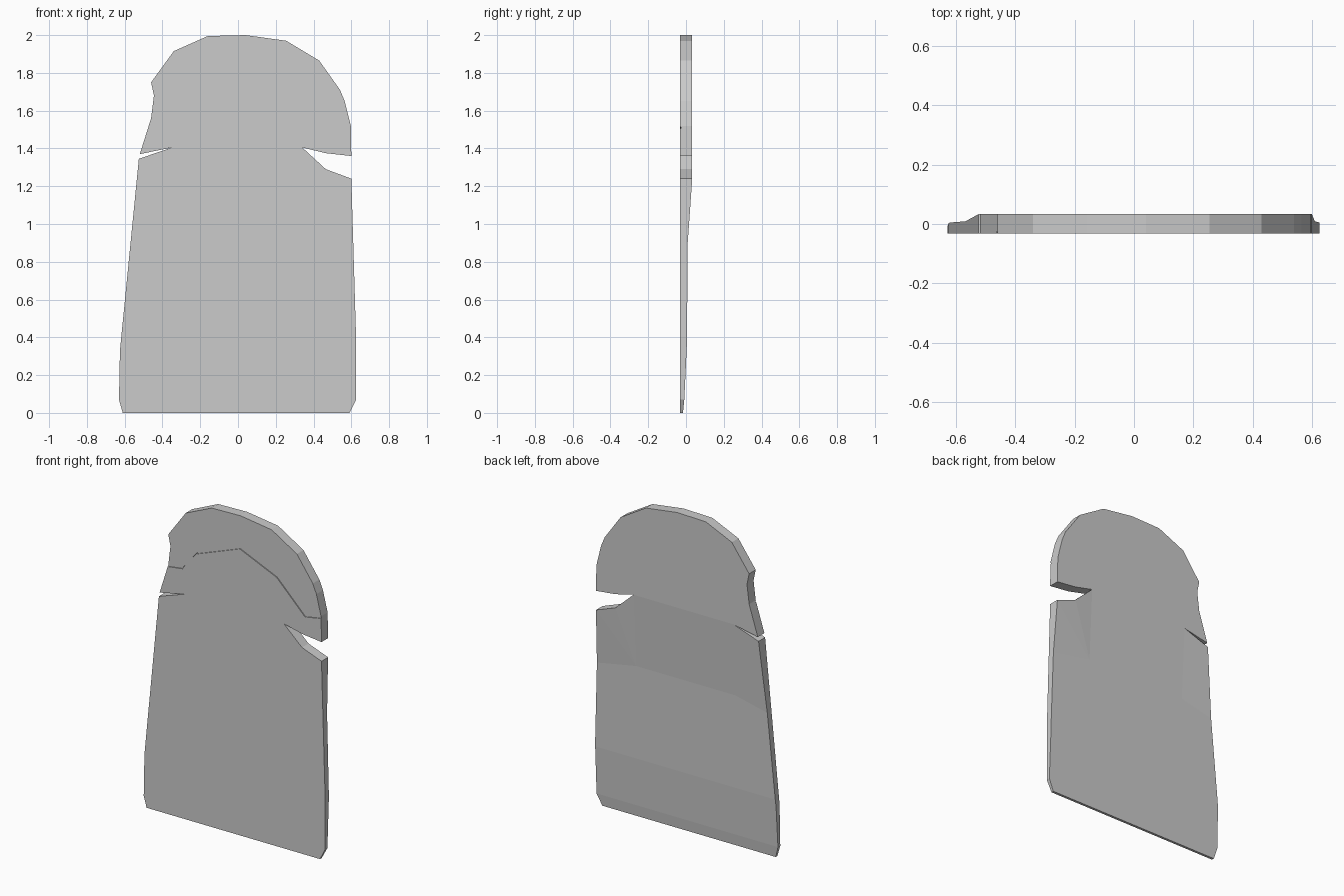
import bpy, bmesh
from mathutils import Vector

if "Cube" in bpy.data.objects:
    bpy.data.objects.remove(bpy.data.objects["Cube"])

FRONT, BACK = -0.032, 0.033


def lerp_profile(z, pts):
    for (z0, y0), (z1, y1) in zip(pts, pts[1:]):
        if z <= z1:
            return y0 + (y1 - y0) * (z - z0) / (z1 - z0)
    return pts[-1][1]


def slab(name, outline, y0, y1, cuts=(), shape=None):
    """Extrude an x-z outline from y0 to y1, with optional plane cuts."""
    bm = bmesh.new()
    face = bm.faces.new([bm.verts.new((x, y0, z)) for x, z in outline])
    ext = bmesh.ops.extrude_face_region(bm, geom=[face])
    for g in ext["geom"]:
        if isinstance(g, bmesh.types.BMVert):
            g.co.y = y1
    for co, no in cuts:
        geom = bm.verts[:] + bm.edges[:] + bm.faces[:]
        bmesh.ops.bisect_plane(bm, geom=geom, dist=1e-4, plane_co=co, plane_no=no)
    if shape:
        for v in bm.verts:
            if v.co.y > 0:
                shape(v)
    bmesh.ops.triangulate(bm, faces=[f for f in bm.faces if len(f.verts) > 4])
    bmesh.ops.recalc_face_normals(bm, faces=bm.faces[:])
    mesh = bpy.data.meshes.new(name)
    bm.to_mesh(mesh)
    bm.free()
    obj = bpy.data.objects.new(name, mesh)
    bpy.context.collection.objects.link(obj)
    return obj


# Notched, round-topped silhouette
outline = [
    (-0.61, 0), (0.59, 0), (0.625, 0.07), (0.625, 0.4), (0.6, 1.24),
    (0.465, 1.29), (0.34, 1.405), (0.465, 1.375), (0.6, 1.36),
    (0.597, 1.52), (0.565, 1.65), (0.54, 1.71), (0.43, 1.865),
    (0.255, 1.97), (0.04, 2.0), (-0.16, 1.995), (-0.34, 1.915),
    (-0.46, 1.75), (-0.445, 1.68), (-0.46, 1.56), (-0.52, 1.37),
    (-0.35, 1.405), (-0.525, 1.345), (-0.625, 0.33), (-0.63, 0.07)]

# Back surface thins below the notches
thin = [(0, -0.016), (0.07, -0.009), (0.37, 0.005), (0.9, 0.009)]


def shape_back(v):
    z = v.co.z
    if z < 0.91:
        v.co.y = lerp_profile(z, thin)
        if z > 0.89 and abs(v.co.x) < 0.4:
            v.co.z = 0.95


cuts = [((0, 0, z), (0, 0, 1)) for z in (0.07, 0.37, 0.9, 1.405)]
cuts += [((x, 0, 0), (1, 0, 0)) for x in (-0.35, 0.34)]
panel = slab("hooded_panel", outline, FRONT, BACK, cuts, shape_back)

# Thin groove outlining the hood on the front
line = [(-0.55, 1.54), (-0.36, 1.565), (-0.26, 1.685), (0.035, 1.795),
        (0.29, 1.685), (0.486, 1.49), (0.65, 1.52)]
w = 0.004
ribbon = [(x, z - w) for x, z in line] + [(x, z + w) for x, z in reversed(line)]
cutter = slab("groove_cutter", ribbon, FRONT - 0.02, FRONT + 0.006)
cutter.hide_render = True

mod = panel.modifiers.new("groove", "BOOLEAN")
mod.operation = "DIFFERENCE"
mod.solver = "EXACT"
mod.object = cutter
bpy.context.view_layer.objects.active = panel
panel.select_set(True)
bpy.ops.object.modifier_apply(modifier=mod.name)
bpy.data.objects.remove(cutter)
